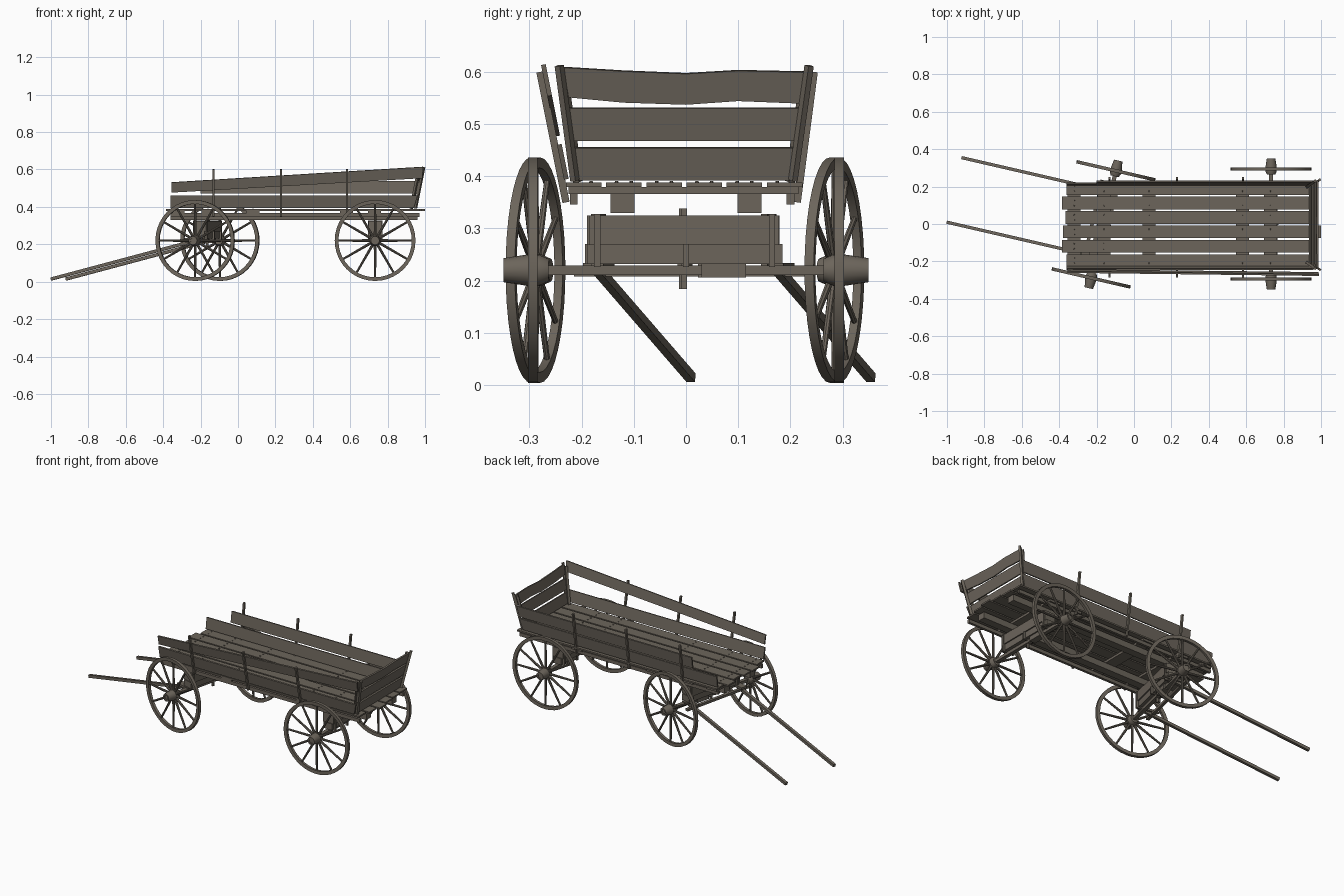
import bpy, bmesh, math
from mathutils import Matrix, Vector

if "Cube" in bpy.data.objects:
    bpy.data.objects.remove(bpy.data.objects["Cube"])


def material(name, rgb):
    m = bpy.data.materials.new(name)
    m.use_nodes = True
    m.diffuse_color = (*rgb, 1)
    m.node_tree.nodes["Principled BSDF"].inputs["Base Color"].default_value = (*rgb, 1)
    return m


WOOD = material("weathered wood", (0.15, 0.13, 0.105))
I = Matrix.Identity(4)


def finish(name, bm, frame=I, smooth=False):
    bmesh.ops.recalc_face_normals(bm, faces=bm.faces)
    mesh = bpy.data.meshes.new(name)
    bm.to_mesh(mesh)
    bm.free()
    mesh.materials.append(WOOD)
    ob = bpy.data.objects.new(name, mesh)
    bpy.context.collection.objects.link(ob)
    ob.matrix_world = frame
    if smooth:
        bpy.ops.object.select_all(action='DESELECT')
        ob.select_set(True)
        bpy.context.view_layer.objects.active = ob
        bpy.ops.object.shade_smooth_by_angle(angle=math.radians(35))
    return ob


def box(name, lo, hi, frame=I):
    lo, hi = Vector(lo), Vector(hi)
    bm = bmesh.new()
    bmesh.ops.create_cube(bm, size=1, matrix=Matrix.Translation((lo + hi) / 2)
                          @ Matrix.Diagonal((*(hi - lo), 1)))
    return finish(name, bm, frame)


def bar(name, a, b, w, h, frame=I):
    """Square bar running from a to b."""
    a, b = Vector(a), Vector(b)
    rot = (b - a).to_track_quat('X', 'Z').to_matrix().to_4x4()
    bm = bmesh.new()
    bmesh.ops.create_cube(bm, size=1, matrix=Matrix.Translation((a + b) / 2) @ rot
                          @ Matrix.Diagonal(((b - a).length, w, h, 1)))
    return finish(name, bm, frame)


def board(name, outline, thick):
    """Flat outline given a thickness along its normal."""
    bm = bmesh.new()
    face = bm.faces.new([bm.verts.new(p) for p in outline])
    face.normal_update()
    n = face.normal * thick
    new = bmesh.ops.extrude_face_region(bm, geom=[face])["geom"]
    bmesh.ops.translate(bm, vec=n, verts=[g for g in new if isinstance(g, bmesh.types.BMVert)])
    return finish(name, bm)


def lathe(name, profile, frame, steps, closed=False):
    """Turn (radius, y) points around the y axis."""
    bm = bmesh.new()
    vs = [bm.verts.new((r, y, 0)) for r, y in profile]
    n = len(vs)
    edges = [bm.edges.new((vs[i], vs[(i + 1) % n])) for i in range(n if closed else n - 1)]
    bmesh.ops.spin(bm, geom=vs + edges, axis=(0, 1, 0), cent=(0, 0, 0),
                   angle=math.tau, steps=steps, use_merge=True)
    bmesh.ops.remove_doubles(bm, verts=bm.verts, dist=1e-5)
    return finish(name, bm, frame, True)


# Wheels, axles and bolsters
R, AXLE_Z, TRACK, SPOKES = 0.216, 0.22, 0.294, 12


def wheel(name, frame, side):
    f = frame @ Matrix.Translation((0, side * TRACK, 0)) @ Matrix.Diagonal((1, side, 1, 1))
    f = f @ Matrix.Rotation(0, 4, 'Y')
    lathe(name + "_rim", [(R, -.009), (R, .009), (R - .02, .008), (R - .02, -.008)], f, 40, True)
    lathe(name + "_hub", [(0, -.03), (.022, -.03), (.03, -.012), (.03, .01),
                          (.023, .056), (.014, .056), (.014, .05), (0, .05)], f, 16)
    bm = bmesh.new()
    for k in range(SPOKES):
        m = (Matrix.Rotation(math.tau * k / SPOKES, 4, 'Y')
             @ Matrix.Translation((0, 0, (R + .008) / 2)))
        bmesh.ops.create_cone(bm, cap_ends=True, segments=8, radius1=.0075, radius2=.0055,
                              depth=R - .034, matrix=m)
    finish(name + "_spokes", bm, f, True)


def axle_set(name, frame):
    for side, word in ((1, "left"), (-1, "right")):
        wheel(f"{name}_{word}_wheel", frame, side)
    bar(name + "_axle", (0, -.28, 0), (0, .28, 0), .022, .018, frame)
    box(name + "_axle_block", (-.028, -.19, .012), (.028, .185, .05), frame)
    box(name + "_bolster", (-.035, -.185, .048), (.035, .178, .105), frame)
    box(name + "_axle_plate", (-.02, .03, -.014), (.02, .115, .012), frame)
    for y in (-.17, 0, .165):
        box(name + "_strap", (-.039, y - .006, .006), (.039, y + .006, .108 if y else .05), frame)
    box(name + "_king_pin", (-.006, -.01, -.036), (.006, .002, .118), frame)


rear = Matrix.Translation((.733, 0, AXLE_Z))
front = Matrix.Translation((-.163, -.002, AXLE_Z)) @ Matrix.Rotation(math.radians(-13), 4, 'Z')
axle_set("rear", rear)
axle_set("front", front)

# Steering crossbar and shafts turn with the front axle
bar("shaft_crossbar", (-.06, -.23, -.005), (-.06, .23, -.005), .018, .014, front)
for s in (-1, 1):
    bar("shaft", (-.01, s * .177, .004), (-.818, s * .177, -.206), .017, .017, front)
    box("shaft_bracket", (-.08, s * .177 - .02, .002), (.015, s * .177 + .02, .014), front)

# Bed frame
for y in (-.122, .122):
    box("long_beam", (-.36, y - .023, .33), (.96, y + .023, .367))
for y in (-.215, .2):
    box("side_rail", (-.36, y - .0075, .346), (.97, y + .0075, .367))
CROSS = (-.32, -.16, .08, .58, .73)
for x in CROSS:
    box("cross_bar", (x - .035, -.225, .366), (x + .035, .216, .379))

# Floor planks with bolt heads
ENDS = ((-.36, .97), (-.385, .985), (-.38, 1), (-.365, .985), (-.385, .98), (-.36, .975))
for i, (x0, x1) in enumerate(ENDS):
    y = -.23 + i * .077
    box("floor_plank", (x0, y, .379), (x1, y + .068, .388))
    bm = bmesh.new()
    for x in CROSS:
        for dy in (.02, .048):
            bmesh.ops.create_cone(bm, cap_ends=True, segments=6, radius1=.004, radius2=.003,
                                  depth=.004, matrix=Matrix.Translation((x, y + dy, .389)))
    finish("plank_bolts", bm)


# Leaning side boards and stakes
def side_point(side, x, z, out=0):
    base, lean = (.205, .13) if side > 0 else (.225, .2)
    return (x, side * (base + (z - .395) * lean + out), z)


def side_board(name, side, corners):
    pts = [side_point(side, x, z) for x, z in corners]
    board(name, pts if side < 0 else pts[::-1], .009)


for s in (-1, 1):
    side_board("lower_side_board", s, [(-.36, .395), (.94, .395), (.96, .462), (-.36, .462)])
    for x in (-.13, .23, .583):
        bar("side_stake", side_point(s, x, .35, .014), side_point(s, x, .6, .014), .01, .014)
side_board("right_upper_board", -1, [(-.355, .478), (.985, .555), (.99, .615), (-.355, .532)])
side_board("left_upper_board", 1, [(-.2, .472), (.955, .472), (.97, .538), (-.2, .538)])


# Leaning tailgate with a sagging top board
def gate_x(z, out=0):
    return .935 + (z - .395) * .2 + out


for name, z0, z1, y0, y1 in (("bottom", .394, .456, -.213, .208), ("middle", .47, .532, -.228, .22)):
    board(f"tailgate_{name}_board", [(gate_x(z0), y0, z0), (gate_x(z0), y1, z0),
                                     (gate_x(z1), y1 + .008, z1), (gate_x(z1), y0 - .008, z1)], .01)
top = [(-.235, .61), (-.12, .603), (0, .598), (.1, .604), (.235, .601)]
low = [(.225, .541), (.1, .546), (0, .539), (-.12, .543), (-.225, .553)]
board("tailgate_top_board", [(gate_x(z), y, z) for y, z in low[::-1] + top[::-1]], .01)
for s, y0, y1 in ((-1, .213, .243), (1, .205, .236)):
    bar("tailgate_post", (gate_x(.392, .014), s * y0, .392), (gate_x(.612, .014), s * y1, .612), .012, .014)
    bar("tailgate_corner", (gate_x(.39, -.008), s * (y0 - .006), .39),
        (gate_x(.6, -.008), s * (y1 - .006), .6), .014, .014)
